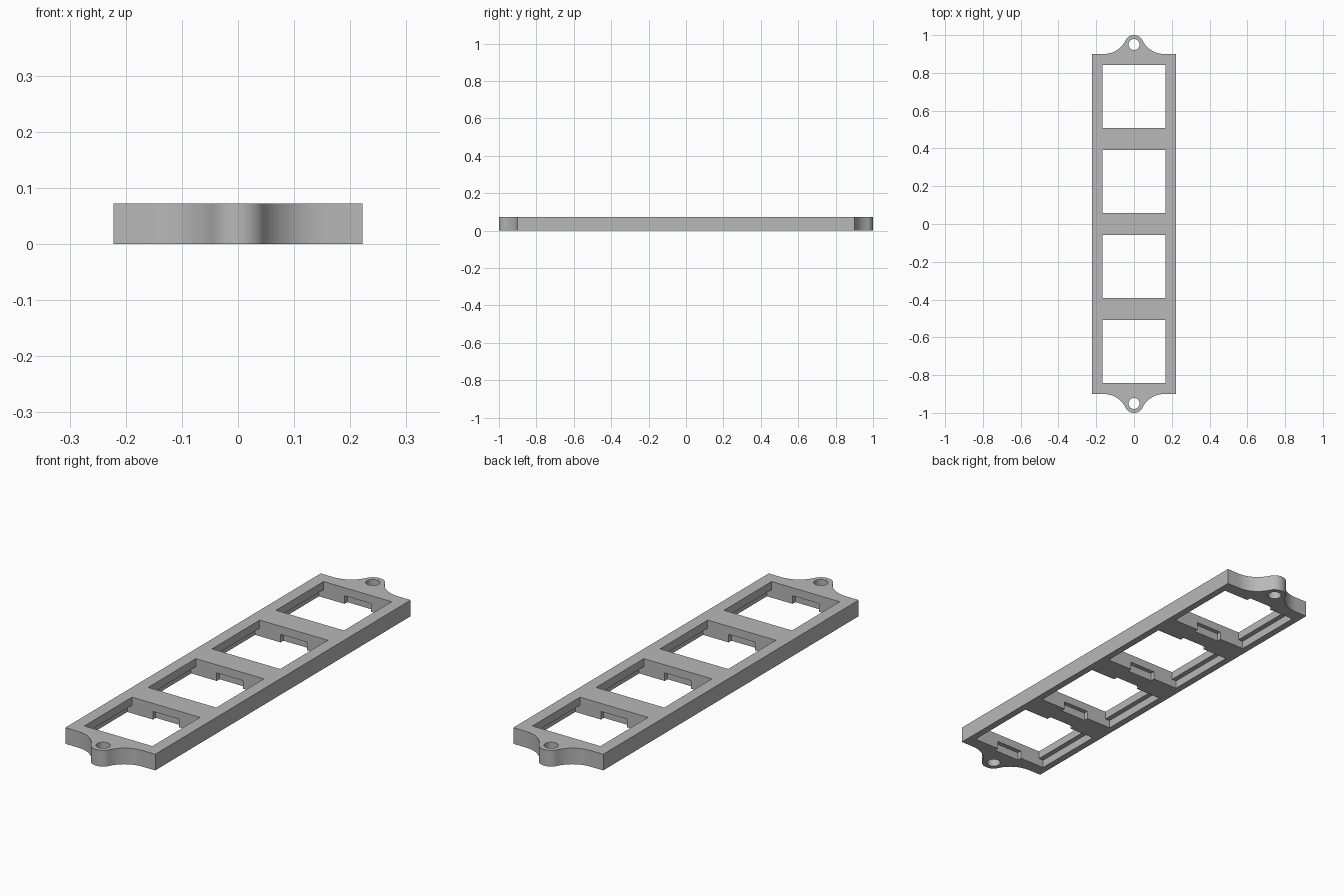
import bpy, bmesh, math
from mathutils import Vector

HEIGHT = 0.072       # plate thickness
HALF_W = 0.222       # half plate width
HALF_L = 0.9         # half plate length without ears
OPENING = 0.336      # square opening size
EAR_R = 0.05         # radius of the ear tip
EAR_Y = 0.95         # ear hole centre
FLARE_X = 0.16       # where the flare meets the end edge

old = bpy.data.objects.get("Cube")
if old:
    bpy.data.objects.remove(old, do_unlink=True)

grey = bpy.data.materials.new("plain grey")
grey.use_nodes = True
colour = (0.48, 0.48, 0.48, 1)
grey.diffuse_color = colour
grey.node_tree.nodes["Principled BSDF"].inputs["Base Color"].default_value = colour


def prism(name, points, z0, z1):
    """Extrude a closed 2D outline from z0 to z1."""
    bm = bmesh.new()
    face = bm.faces.new([bm.verts.new((x, y, z0)) for x, y in points])
    top = bmesh.ops.extrude_face_region(bm, geom=[face])
    verts = [g for g in top["geom"] if isinstance(g, bmesh.types.BMVert)]
    bmesh.ops.translate(bm, verts=verts, vec=(0, 0, z1 - z0))
    bmesh.ops.recalc_face_normals(bm, faces=bm.faces)
    mesh = bpy.data.meshes.new(name)
    bm.to_mesh(mesh)
    bm.free()
    mesh.materials.append(grey)
    obj = bpy.data.objects.new(name, mesh)
    bpy.context.collection.objects.link(obj)
    return obj


def rect(cx, cy, w, d):
    return [(cx + sx * w / 2, cy + sy * d / 2)
            for sx, sy in ((-1, -1), (1, -1), (1, 1), (-1, 1))]


def arc(cx, cy, r, a0, a1, n):
    return [(cx + r * math.cos(a0 + (a1 - a0) * i / n),
             cy + r * math.sin(a0 + (a1 - a0) * i / n)) for i in range(n + 1)]


def cut(target, cutter):
    cutter.hide_render = True
    mod = target.modifiers.new("cut", 'BOOLEAN')
    mod.operation = 'DIFFERENCE'
    mod.solver = 'EXACT'
    mod.object = cutter
    bpy.context.view_layer.objects.active = target
    bpy.ops.object.modifier_apply(modifier=mod.name)
    bpy.data.objects.remove(cutter, do_unlink=True)


# Plate outline: concave flares running tangentially into round ear tips
flare_r = FLARE_X ** 2 / (4 * EAR_R)
flare_y = HALF_L + flare_r
tilt = math.atan2(flare_y - EAR_Y, FLARE_X)
right_flare = arc(FLARE_X, flare_y, flare_r, -math.pi / 2, tilt - math.pi, 14)
tip = arc(0, EAR_Y, EAR_R, tilt, math.pi - tilt, 20)
left_flare = [(-x, y) for x, y in reversed(right_flare)]
back_end = ([(HALF_W, HALF_L)] + right_flare + tip[1:-1] + left_flare
            + [(-HALF_W, HALF_L)])
front_end = [(-x, -y) for x, y in back_end]
plate = prism("mounting_plate", back_end + front_end, 0, HEIGHT)

# Screw holes through both ears
for side in (-1, 1):
    cut(plate, prism("hole_cutter", arc(0, side * EAR_Y, 0.029, 0, math.tau, 32)[:-1],
                     -0.1, 0.2))

# Four square openings, undercut along the sides and notched at both ends
for i in range(4):
    y = (i - 1.5) * 0.45
    cut(plate, prism("opening_cutter", rect(0, y, OPENING, OPENING), -0.1, 0.2))
    cut(plate, prism("undercut_cutter", rect(0, y, OPENING + 0.046, OPENING),
                     -0.1, HEIGHT / 2))
    cut(plate, prism("notch_cutter", rect(0, y, 0.13, OPENING + 0.04),
                     -0.1, HEIGHT / 2))

# Smooth the curved ears, keep every corner sharp
bpy.ops.object.select_all(action='DESELECT')
plate.select_set(True)
bpy.context.view_layer.objects.active = plate
bpy.ops.object.shade_smooth_by_angle(angle=math.radians(30))
